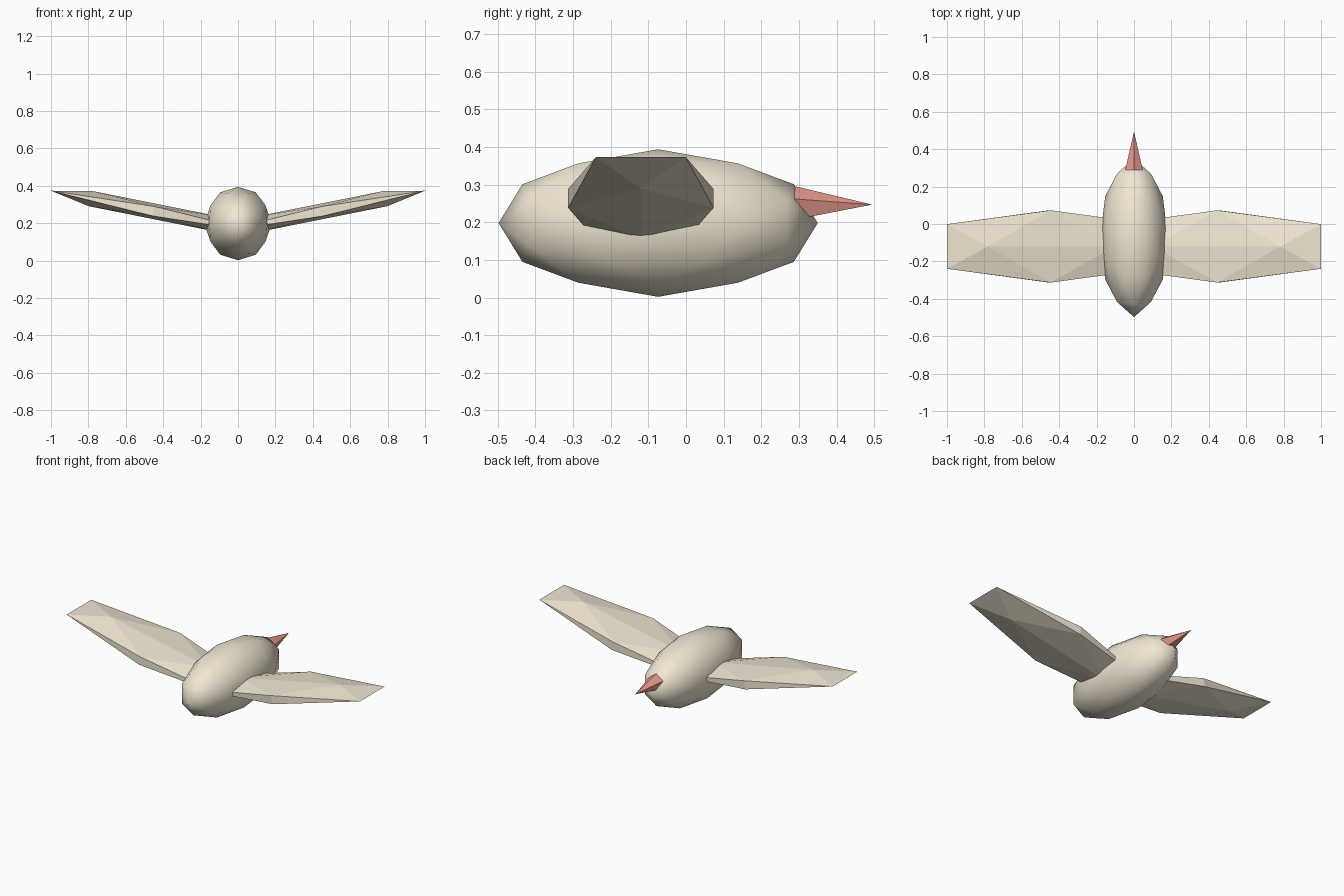
import bpy, bmesh
from math import radians, asin, sqrt
from mathutils import Matrix, Vector

if "Cube" in bpy.data.objects:
    bpy.data.objects.remove(bpy.data.objects["Cube"])


def material(name, color):
    m = bpy.data.materials.new(name)
    m.diffuse_color = color
    m.use_nodes = True
    m.node_tree.nodes["Principled BSDF"].inputs["Base Color"].default_value = m.diffuse_color
    return m


cream = material("cream", (0.88, 0.80, 0.65, 1))
coral = material("coral", (0.82, 0.33, 0.27, 1))

# turns the icosphere so that an edge, not a corner, sits on each axis
EDGE_UP = Matrix.Rotation(-asin(sqrt((1 - 1 / sqrt(5)) / 2)), 4, 'Y')


def finish(bm, name, mat, smooth):
    bmesh.ops.recalc_face_normals(bm, faces=bm.faces)
    for f in bm.faces:
        f.smooth = smooth
    me = bpy.data.meshes.new(name)
    bm.to_mesh(me)
    bm.free()
    me.materials.append(mat)
    ob = bpy.data.objects.new(name, me)
    bpy.context.collection.objects.link(ob)
    return ob


def ico(name, detail, center, radii, mat, smooth, tilt=0.0, mirror=False):
    bm = bmesh.new()
    bmesh.ops.create_icosphere(bm, subdivisions=detail, radius=1)
    flip = Matrix.Diagonal((-1 if mirror else 1, 1, 1, 1))
    bm.transform(flip @ Matrix.Translation(center)
                 @ Matrix.Rotation(radians(-tilt), 4, 'Y')
                 @ Matrix.Diagonal((*radii, 1)) @ EDGE_UP)
    return finish(bm, name, mat, smooth)


# body: smooth stretched icosphere
ico("body", 2, (0, -0.074, 0.198), (0.181, 0.424, 0.196), cream, True)

# wings: flattened icosahedra, raised towards the tips
for name, mirror in (("right_wing", False), ("left_wing", True)):
    ico(name, 1, (0.45, -0.12, 0.2635), (0.659, 0.227, 0.049),
        cream, False, 11.3, mirror)

# beak: five-sided cone pointing to +y, one corner up
bm = bmesh.new()
bmesh.ops.create_cone(bm, cap_ends=True, segments=5, radius1=0.05,
                      radius2=0, depth=0.21)
bmesh.ops.remove_doubles(bm, verts=bm.verts, dist=1e-5)
top = max((v.co for v in bm.verts if v.co.z < 0), key=lambda c: c.y)
spin = Vector((top.x, top.y)).angle_signed(Vector((0, -1)))
bm.transform(Matrix.Rotation(-spin, 4, 'Z'))
# after the turn below, local -y becomes... up
bm.transform(Matrix.Translation((0, 0.39, 0.247))
             @ Matrix.Rotation(radians(-90), 4, 'X'))
if abs(max(v.co.z for v in bm.verts) - 0.297) > 0.004:
    bm.transform(Matrix.Translation((0, 0, 0.247)) @ Matrix.Diagonal((1, 1, -1, 1))
                 @ Matrix.Translation((0, 0, -0.247)))
finish(bm, "beak", coral, False)
